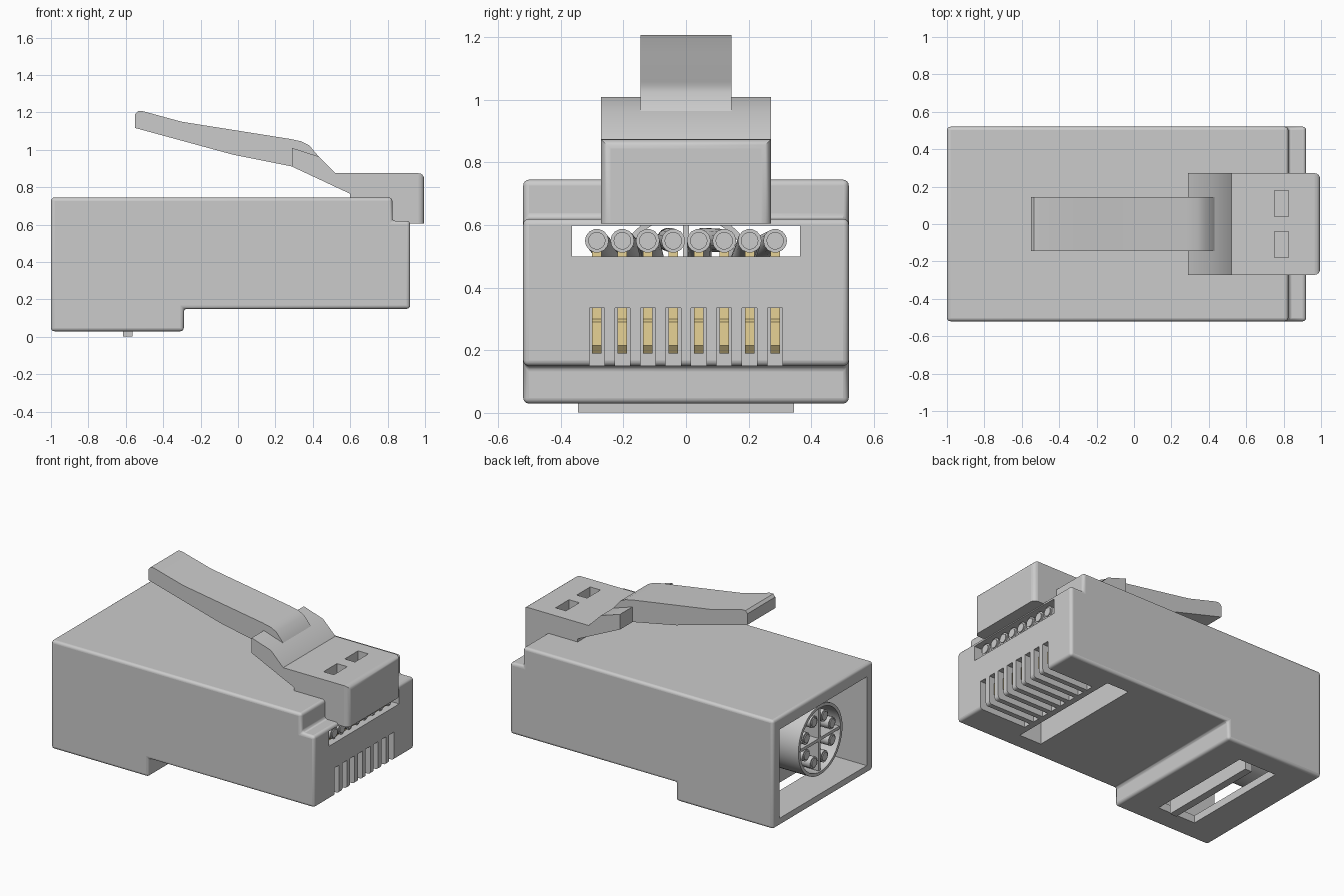
import bpy, bmesh, math
from mathutils import Vector, Matrix

if "Cube" in bpy.data.objects:
    bpy.data.objects.remove(bpy.data.objects["Cube"])


def finish(name, bm, smooth=True):
    bmesh.ops.recalc_face_normals(bm, faces=bm.faces)
    me = bpy.data.meshes.new(name)
    bm.to_mesh(me)
    bm.free()
    ob = bpy.data.objects.new(name, me)
    bpy.context.collection.objects.link(ob)
    if smooth:
        shade(ob)
    return ob


def activate(ob):
    bpy.ops.object.select_all(action='DESELECT')
    ob.select_set(True)
    bpy.context.view_layer.objects.active = ob


def shade(ob):
    activate(ob)
    bpy.ops.object.shade_smooth_by_angle(angle=math.radians(32))


def extrude_xz(name, pts, y0, y1):
    """Side profile (x, z) extruded across y."""
    bm = bmesh.new()
    face = bm.faces.new([bm.verts.new((x, y0, z)) for x, z in pts])
    new = bmesh.ops.extrude_face_region(bm, geom=[face])['geom']
    bmesh.ops.translate(bm, vec=(0, y1 - y0, 0),
                        verts=[v for v in new if isinstance(v, bmesh.types.BMVert)])
    return finish(name, bm)


def boxes(name, ranges):
    """One mesh of separate boxes, each (x0, x1, y0, y1, z0, z1)."""
    bm = bmesh.new()
    for x0, x1, y0, y1, z0, z1 in ranges:
        m = (Matrix.Translation(((x0 + x1) / 2, (y0 + y1) / 2, (z0 + z1) / 2))
             @ Matrix.Diagonal((x1 - x0, y1 - y0, z1 - z0, 1)))
        bmesh.ops.create_cube(bm, size=1, matrix=m)
    return finish(name, bm, False)


def bevel(ob, width, test=lambda a, b: True):
    """Round the sharp edges whose two end points pass the test."""
    bm = bmesh.new()
    bm.from_mesh(ob.data)
    edges = [e for e in bm.edges if e.calc_face_angle(0) > 0.5
             and test(e.verts[0].co, e.verts[1].co)]
    bmesh.ops.bevel(bm, geom=edges, offset=width, segments=4, profile=0.5, affect='EDGES')
    bm.to_mesh(ob.data)
    bm.free()


def cut(ob, *cutters):
    for c in cutters:
        activate(ob)
        m = ob.modifiers.new('cut', 'BOOLEAN')
        m.operation, m.solver, m.object = 'DIFFERENCE', 'EXACT', c
        bpy.ops.object.modifier_apply(modifier=m.name)
        bpy.data.objects.remove(c)
    shade(ob)


def tube(name, pts, r):
    """Round wire along a smooth path."""
    cu = bpy.data.curves.new(name, 'CURVE')
    cu.dimensions = '3D'
    cu.bevel_depth, cu.bevel_resolution, cu.use_fill_caps = r, 5, True
    s = cu.splines.new('NURBS')
    s.points.add(len(pts) - 1)
    for p, co in zip(s.points, pts):
        p.co = (*co, 1)
    s.order_u, s.use_endpoint_u, s.resolution_u = 3, True, 6
    ob = bpy.data.objects.new(name, cu)
    bpy.context.collection.objects.link(ob)
    activate(ob)
    bpy.ops.object.convert(target='MESH')
    shade(bpy.context.object)


PITCH = 0.0814
LANES = [(i - 3.5) * PITCH for i in range(8)]
CABLE_Z, CABLE_R = 0.42, 0.23

# Housing with stepped underside and front
housing = extrude_xz('housing', [(-1, .03), (-.29, .03), (-.29, .15), (.92, .15), (.92, .62),
                                 (.825, .62), (.825, .745), (-1, .745)], -.52, .52)
bevel(housing, .018)
rear_cavity = extrude_xz('cut_rear_cavity', [(-1.1, .08), (-.36, .08), (-.2, .22), (.1, .49),
                                             (.1, .61), (-.05, .665), (-1.1, .665)], -.455, .455)
channel = boxes('cut_channel', [(0, 1.1, -.365, .365, .5, .598)])
crimp_window = boxes('cut_crimp_window', [(-.775, -.5, -.37, .37, -.1, .1)])
slots = boxes('cut_slots', [(.58, 1.1, y - .024, y + .024, 0, .335) for y in LANES]
              + [(.38, .54, -.4, .4, 0, .32)])
cut(housing, rear_cavity, channel, crimp_window, slots)

# Latch foot with two small pockets
foot = extrude_xz('latch_foot', [(.29, 1.01), (.43, .965), (.52, .875), (.995, .875), (.995, .605),
                                 (.80, .605), (.80, .70), (.60, .70), (.60, .765), (.29, .91)],
                  -.272, .272)
bevel(foot, .03, lambda a, b: min(a.x, b.x) > .99 and max(a.z, b.z) > .8)
cut(foot, boxes('cut_pockets', [(.75, .825, .04, .18, .78, 1), (.75, .825, -.18, -.04, .78, 1)]))

# Latch lever
extrude_xz('latch_lever', [(.44, .95), (.425, .972), (.38, 1.025), (.34, 1.045), (.28, 1.058),
                           (-.3, 1.15), (-.51, 1.207), (-.535, 1.207), (-.55, 1.19),
                           (-.55, 1.117), (-.03, .975), (.285, .912), (.36, .89)], -.145, .145)

# Gold contacts
gold = bpy.data.materials.new('gold')
gold.diffuse_color = (.8, .65, .3, 1)
gold.use_nodes = True
gold.node_tree.nodes["Principled BSDF"].inputs["Base Color"].default_value = gold.diffuse_color
for i, y in enumerate(LANES):
    c = extrude_xz(f'contact_{i + 1}', [(.62, .19), (.87, .19), (.89, .215), (.89, .29), (.87, .30),
                                        (.87, .53), (.62, .53)], y - .015, y + .015)
    c.data.materials.append(gold)

# Crimp bar hugging the cable from below
bm = bmesh.new()
R = CABLE_R + .005
arc = [math.radians(-45 - 90 * k / 12) for k in range(13)]
outline = [(-.345, .002), (.345, .002), (.345, .25)]
outline += [(R * math.cos(a), CABLE_Z + R * math.sin(a)) for a in arc] + [(-.345, .25)]
face = bm.faces.new([bm.verts.new((-.615, y, z)) for y, z in outline])
new = bmesh.ops.extrude_face_region(bm, geom=[face])['geom']
bmesh.ops.translate(bm, vec=(.05, 0, 0), verts=[v for v in new if isinstance(v, bmesh.types.BMVert)])
finish('crimp_bar', bm)

# Cable jacket, a short hollow tube
bm = bmesh.new()
bmesh.ops.create_cone(bm, cap_ends=False, segments=48, radius1=CABLE_R, radius2=CABLE_R, depth=.62,
                      matrix=Matrix.Translation((-.67, 0, CABLE_Z)) @ Matrix.Rotation(math.pi / 2, 4, 'Y'))
jacket = finish('cable_jacket', bm)
activate(jacket)
m = jacket.modifiers.new('wall', 'SOLIDIFY')
m.thickness, m.offset = .02, -1
bpy.ops.object.modifier_apply(modifier=m.name)
shade(jacket)

# Cross-shaped separator inside the cable
boxes('cable_separator', [(-.975, -.4, -.205, .205, CABLE_Z - .01, CABLE_Z + .01),
                          (-.975, -.4, -.01, .01, CABLE_Z - .205, CABLE_Z + .205)])

# Eight wires fanning from the round cable into a flat row
angles = [math.radians(22.5 + 45 * k) for k in range(8)]
starts = sorted((round(.145 * math.cos(a), 4), CABLE_Z + .145 * math.sin(a)) for a in angles)
for i, ((y, z), lane) in enumerate(zip(starts, LANES)):
    path = [(-.97, y, z), (-.6, y, z), (-.35, y, z), (-.05, lane, .55), (.3, lane, .55), (.9, lane, .55)]
    tube(f'wire_{i + 1}', path, .038)
    path[0], path[-1] = (-.976, y, z), (.906, lane, .55)
    tube(f'conductor_{i + 1}', path, .028)
